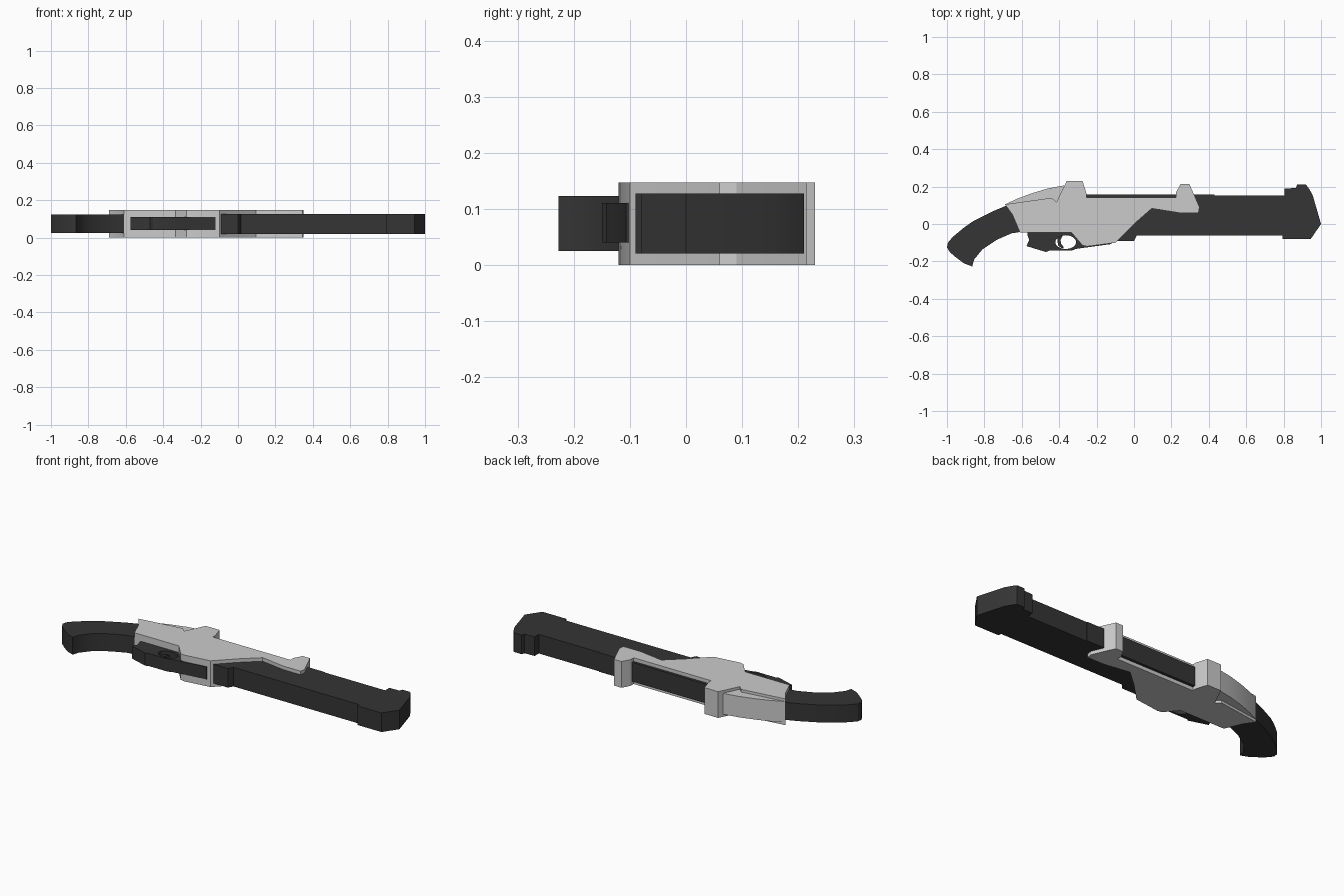
import bpy, bmesh, math

dark = bpy.data.materials.new("dark_metal")
dark.diffuse_color = (0.035, 0.035, 0.035, 1)


def plate(name, loops, z0, z1, mat=None):
    """Extrude closed xy outlines (first outer, then holes) from z0 to z1."""
    cu = bpy.data.curves.new(name + "_outline", 'CURVE')
    cu.dimensions = '2D'
    cu.fill_mode = 'BOTH'
    cu.extrude = (z1 - z0) / 2
    for pts in loops:
        sp = cu.splines.new('POLY')
        sp.points.add(len(pts) - 1)
        for p, (x, y) in zip(sp.points, pts):
            p.co = (x, y, 0, 1)
        sp.use_cyclic_u = True
    tmp = bpy.data.objects.new(name + "_tmp", cu)
    bpy.context.collection.objects.link(tmp)
    dg = bpy.context.evaluated_depsgraph_get()
    me = bpy.data.meshes.new_from_object(tmp.evaluated_get(dg))
    bpy.data.objects.remove(tmp)
    bm = bmesh.new()
    bm.from_mesh(me)
    bmesh.ops.remove_doubles(bm, verts=bm.verts, dist=1e-5)
    bmesh.ops.translate(bm, verts=bm.verts, vec=(0, 0, (z0 + z1) / 2))
    bmesh.ops.recalc_face_normals(bm, faces=bm.faces)
    bm.to_mesh(me)
    bm.free()
    me.materials.clear()
    if mat:
        me.materials.append(mat)
    ob = bpy.data.objects.new(name, me)
    bpy.context.collection.objects.link(ob)
    bpy.ops.object.select_all(action='DESELECT')
    ob.select_set(True)
    bpy.context.view_layer.objects.active = ob
    bpy.ops.object.shade_smooth_by_angle(angle=math.radians(25))
    return ob


# Grey receiver with two raised blocks on top
plate("receiver", [[
    (-0.69, 0.105), (-0.44, 0.14), (-0.415, 0.117), (-0.375, 0.2), (-0.36, 0.23),
    (-0.275, 0.23), (-0.255, 0.165), (-0.255, 0.142), (0.225, 0.142), (0.225, 0.17),
    (0.25, 0.215), (0.295, 0.215), (0.32, 0.16), (0.35, 0.09), (0.345, 0.06),
    (0.24, 0.06), (0.095, 0.083), (0, 0), (-0.1, -0.1), (-0.25, -0.12),
    (-0.275, -0.115), (-0.335, -0.045), (-0.61, -0.045), (-0.65, 0.05)]], 0, 0.147)

# Narrower curved hump behind the rear block
plate("rear_hump", [[
    (-0.69, 0.105), (-0.62, 0.137), (-0.55, 0.163), (-0.46, 0.19), (-0.375, 0.206),
    (-0.35, 0.15), (-0.4, 0.08), (-0.6, 0.08)]], 0.015, 0.132)

# Barrel with muzzle block and front sight
plate("barrel", [[
    (-0.3, 0.157), (0.43, 0.157), (0.43, 0.153), (0.805, 0.153), (0.805, 0.19),
    (0.865, 0.192), (0.872, 0.21), (0.92, 0.21), (0.935, 0.19), (0.955, 0.155),
    (1.0, 0), (0.945, -0.08), (0.795, -0.08), (0.795, -0.062), (0.015, -0.062),
    (0, -0.09), (-0.12, -0.09), (-0.3, 0.0)]], 0.02, 0.127, dark)

# Curved grip
plate("grip", [[
    (-0.6, 0.11), (-0.69, 0.095), (-0.75, 0.07), (-0.8, 0.045), (-0.86, 0.015),
    (-0.91, -0.02), (-0.97, -0.07), (-0.995, -0.1), (-1.0, -0.125), (-0.985, -0.15),
    (-0.95, -0.18), (-0.91, -0.21), (-0.865, -0.227), (-0.855, -0.19), (-0.81, -0.135),
    (-0.735, -0.085), (-0.655, -0.05), (-0.59, -0.04)]], 0.025, 0.123, dark)

# Trigger guard with oval opening
hole = [(-0.365 + 0.056 * math.cos(a), -0.097 + 0.037 * math.sin(a))
        for a in (i * math.tau / 16 for i in range(16))]
plate("trigger_guard", [[
    (-0.57, -0.03), (-0.57, -0.06), (-0.56, -0.085), (-0.575, -0.118), (-0.47, -0.15),
    (-0.455, -0.143), (-0.335, -0.143), (-0.31, -0.133), (-0.12, -0.107),
    (-0.12, -0.06), (-0.25, -0.05), (-0.3, -0.03)], hole], 0.04, 0.11, dark)

# Crescent trigger
plate("trigger", [[
    (-0.405, -0.05), (-0.41, -0.09), (-0.405, -0.115), (-0.385, -0.13),
    (-0.375, -0.125), (-0.39, -0.105), (-0.393, -0.085), (-0.375, -0.05)]],
    0.06, 0.09, dark)
